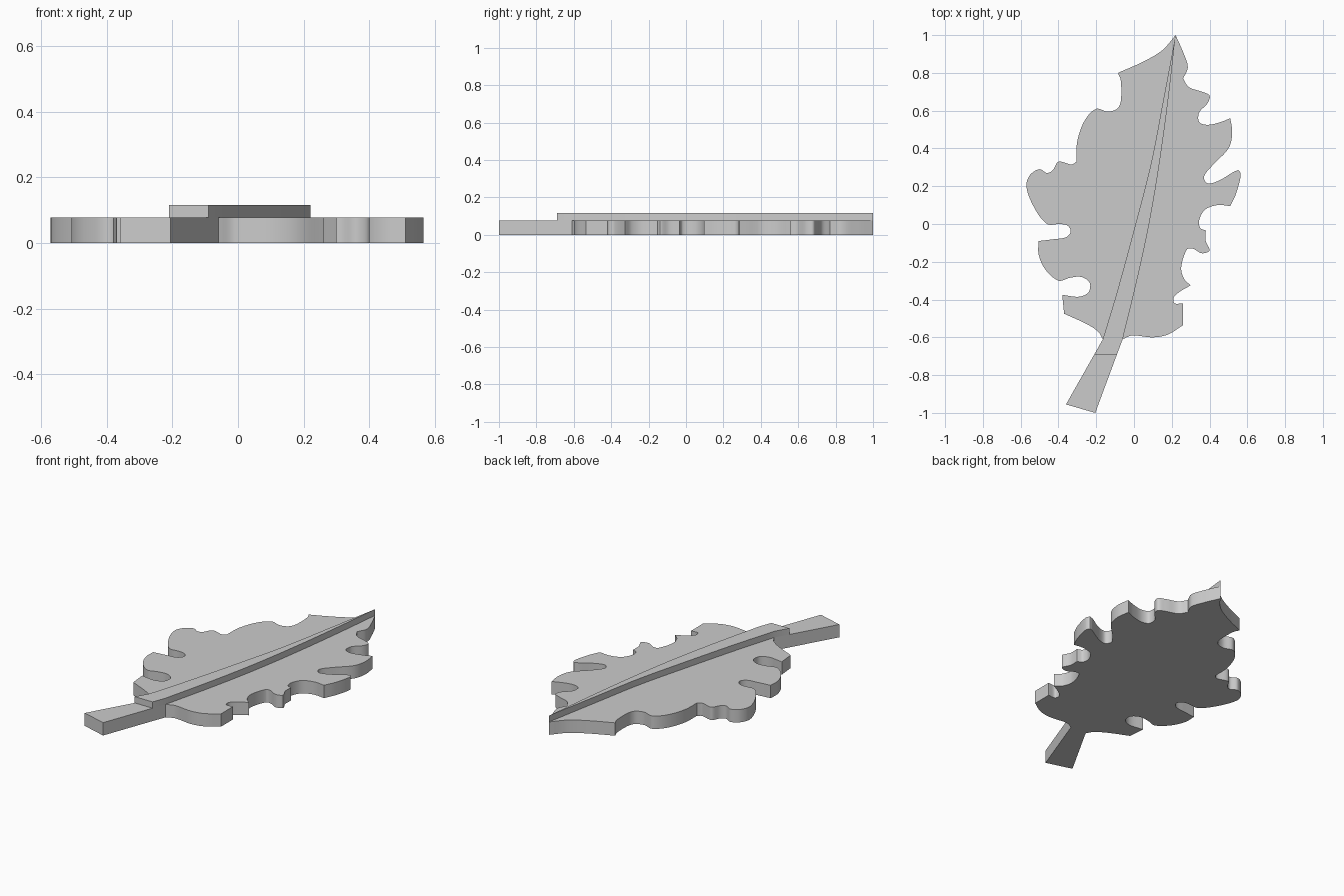
import bpy
import bmesh
import math
from mathutils import Vector

default_cube = bpy.data.objects.get("Cube")
if default_cube:
    bpy.data.objects.remove(default_cube, do_unlink=True)

LEAF_TOP = 0.078
RIB_TOP = 0.116


def make_material(name, colour):
    material = bpy.data.materials.new(name)
    material.use_nodes = True
    material.diffuse_color = colour
    material.node_tree.nodes["Principled BSDF"].inputs["Base Color"].default_value = colour
    return material


def smooth_run(points, steps=6):
    """Spline through one run of points; its two ends stay sharp corners."""
    knots = [Vector(point) / 100 for point in points]
    if len(knots) == 2:
        return knots
    padded = [2 * knots[0] - knots[1]] + knots + [2 * knots[-1] - knots[-2]]
    curve = []
    for before, start, end, after in zip(padded, padded[1:], padded[2:], padded[3:]):
        span = (end - start).length
        # Tangents are scaled by spacing so uneven points do not overshoot
        tangent_in = (end - before) * span / ((start - before).length + span)
        tangent_out = (after - start) * span / ((after - end).length + span)
        for step in range(steps):
            t = step / steps
            blend = t * t * (3 - 2 * t)
            curve.append(start.lerp(end, blend)
                         + tangent_in * t * (1 - t) ** 2
                         - tangent_out * t * t * (1 - t))
    return curve + [knots[-1]]


def join_runs(runs):
    outline = []
    for run in runs:
        for point in smooth_run(run):
            if not outline or (point - outline[-1]).length > 0.0005:
                outline.append(point)
    return outline


def extrude_outline(name, outline, bottom, top, material):
    mesh = bpy.data.meshes.new(name)
    bm = bmesh.new()
    base = bm.faces.new([bm.verts.new((p.x, p.y, bottom)) for p in outline])
    result = bmesh.ops.extrude_face_region(bm, geom=[base], use_keep_orig=True)
    raised = [item for item in result["geom"] if isinstance(item, bmesh.types.BMVert)]
    bmesh.ops.translate(bm, verts=raised, vec=(0, 0, top - bottom))
    bmesh.ops.recalc_face_normals(bm, faces=bm.faces)
    bm.to_mesh(mesh)
    bm.free()
    mesh.materials.append(material)
    part = bpy.data.objects.new(name, mesh)
    bpy.context.collection.objects.link(part)
    bpy.ops.object.select_all(action="DESELECT")
    part.select_set(True)
    bpy.context.view_layer.objects.active = part
    bpy.ops.object.shade_smooth_by_angle(angle=math.radians(30))
    return part


# Left-hand lobes in plan, from the tip to the stem, in hundredths
west_edge = [
    [(22, 100), (15, 92), (5, 86), (-8.5, 80)],
    [(-8.5, 80), (-7, 76), (-7, 65), (-9, 61), (-14, 59.5), (-20, 61),
     (-26, 55), (-30, 44), (-30.5, 33)],
    [(-30.5, 33), (-33, 31.5), (-40, 33), (-43, 28.5), (-46, 27), (-50, 29),
     (-55, 26), (-57, 20), (-53, 9), (-46, 0), (-39, 0), (-35, -1),
     (-33.5, -4), (-36, -7), (-42, -8), (-50.5, -9)],
    [(-50.5, -9), (-50.5, -16), (-47, -24), (-40, -30), (-34, -28.5),
     (-28, -28), (-23.5, -31), (-24, -36), (-29, -38.5), (-38, -37.5)],
    [(-38, -37.5), (-37, -47.5)],
    [(-37, -47.5), (-25, -53), (-19, -57), (-16.5, -61)],
]

# Flared stem
stem_edge = [
    [(-16.5, -61), (-21, -69)],
    [(-21, -69), (-36, -95.5)],
    [(-36, -95.5), (-20.5, -100)],
    [(-20.5, -100), (-9, -69)],
    [(-9, -69), (-6, -61)],
]

# Right-hand lobes in plan, from the stem to the tip
east_edge = [
    [(-6, -61), (-1, -59), (10, -60), (18, -58.5), (26, -53.5)],
    [(26, -53.5), (26, -42)],
    [(26, -42), (21.5, -42), (21, -39), (24, -36), (30, -32.5)],
    [(30, -32.5), (26.5, -29), (25, -23), (28, -13.5), (31, -13),
     (36, -15.5), (40, -14), (38, -9), (38, -3.5)],
    [(38, -3.5), (35, -2), (34.5, 2), (37.5, 7.5), (44, 10), (51, 9.5)],
    [(51, 9.5), (54, 16), (56.5, 26), (55, 28.5), (45, 23), (39, 21.5),
     (37, 25), (42, 31.5), (50, 40), (52, 48), (51, 56)],
    [(51, 56), (46, 54), (39, 52.5), (34.5, 54), (34.5, 59), (39, 64),
     (40, 68), (36, 70), (29, 72.5), (26, 77)],
    [(26, 77), (28.5, 83), (26, 91), (22, 100)],
]

# Tapering midrib, curving from the stem to the tip
rib_edge = [
    [(22, 100), (15, 63), (9, 32), (0, -3), (-9, -36), (-16.5, -61)],
    [(-16.5, -61), (-21, -69)],
    [(-21, -69), (-9, -69)],
    [(-9, -69), (-6, -61)],
    [(-6, -61), (2, -28), (8, 0), (13, 29), (18, 65), (22, 100)],
]

grey = make_material("plain grey", (0.6, 0.6, 0.6, 1))

blade_outline = join_runs(west_edge + stem_edge + east_edge)[:-1]
rib_outline = join_runs(rib_edge)[:-1]
extrude_outline("leaf_blade_and_stem", blade_outline, 0, LEAF_TOP, grey)
extrude_outline("leaf_midrib", rib_outline, LEAF_TOP, RIB_TOP, grey)
